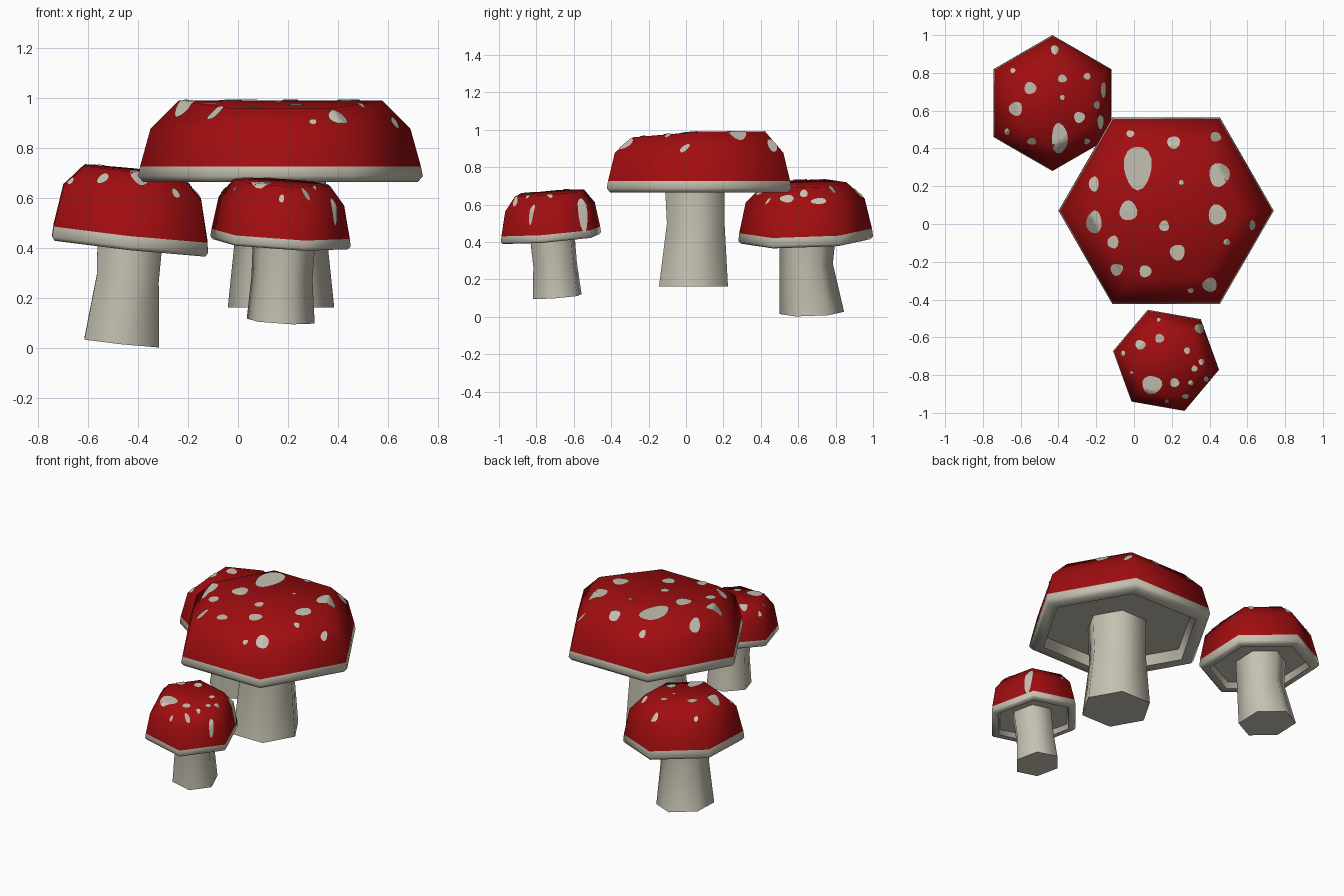
import bpy, bmesh, math
from mathutils import Vector
from mathutils.bvhtree import BVHTree

if "Cube" in bpy.data.objects:
    bpy.data.objects.remove(bpy.data.objects["Cube"])


def material(name, rgb):
    m = bpy.data.materials.new(name)
    m.diffuse_color = (*rgb, 1)
    m.use_nodes = True
    m.node_tree.nodes["Principled BSDF"].inputs["Base Color"].default_value = m.diffuse_color
    return m


RED = material("red_cap", (0.36, 0.004, 0.005))
CREAM = material("cream", (0.56, 0.53, 0.44))


def ring(bm, c, r, z, turn, slope):
    """Hexagonal ring whose height follows a slope in x and y."""
    out = []
    for k in range(6):
        a = math.radians(turn + 60 * k)
        x, y = r * math.cos(a), r * math.sin(a)
        out.append(bm.verts.new((c[0] + x, c[1] + y, z + slope[0] * x + slope[1] * y)))
    return out


def bridge(bm, a, b):
    return [bm.faces.new((a[k], a[(k + 1) % 6], b[(k + 1) % 6], b[k])) for k in range(6)]


def fan(bm, r, tip, up):
    v = bm.verts.new(tip)
    for k in range(6):
        p, q = r[k], r[(k + 1) % 6]
        yield bm.faces.new((p, q, v) if up else (q, p, v))


def finish(bm, name, mats):
    for f in bm.faces:
        f.smooth = True
    for e in bm.edges:
        if len(e.link_faces) == 2 and e.calc_face_angle(0) > math.radians(66):
            e.smooth = False
    me = bpy.data.meshes.new(name)
    bm.to_mesh(me)
    bm.free()
    for m in mats:
        me.materials.append(m)
    ob = bpy.data.objects.new(name, me)
    bpy.context.collection.objects.link(ob)


def mushroom(name, c, turn, slope, rim, paint, mid, top, tip, stem, spots, dip=0):
    R, z0 = rim
    # cap: recessed underside, cream rim, red dome
    bm = bmesh.new()
    under = z0 - 0.04 * R
    prof = [(0.80 * R, under + 0.11 * R), (0.84 * R, under), (0.965 * R, under),
            rim, paint, mid, top]
    rings = []
    for r, z in prof:
        d = 0.4 * (z - z0)
        rings.append(ring(bm, (c[0] - slope[0] * d, c[1] - slope[1] * d), r, z, turn, slope))
    for v in rings[-1]:
        if v.co.y < c[1] - 0.2:
            v.co.z -= dip
    list(fan(bm, rings[0], (c[0], c[1], under + 0.12 * R), False))
    red = []
    for i in range(len(rings) - 1):
        fs = bridge(bm, rings[i], rings[i + 1])
        if i >= 4:
            red += fs
    red += list(fan(bm, rings[-1], (c[0], c[1], tip), True))
    for f in bm.faces:
        f.material_index = 1
    for f in red:
        f.material_index = 0
    bm.normal_update()
    tree = BVHTree.FromBMesh(bm)
    finish(bm, name + "_cap", [RED, CREAM])

    # stem: three hexagonal rings
    bm = bmesh.new()
    rs = [ring(bm, (x, y), r, z, turn, slope) for x, y, r, z in stem]
    for a, b in zip(rs, rs[1:]):
        bridge(bm, a, b)
    bm.faces.new(rs[0][::-1])
    bm.faces.new(rs[-1])
    bm.normal_update()
    finish(bm, name + "_stem", [CREAM])

    # spots: thin discs draped over the cap (units of 0.01)
    bm = bmesh.new()
    n = 16

    def drop(x, y):
        hit, nor, _, _ = tree.ray_cast(Vector((x, y, 2)), Vector((0, 0, -1)))
        return bm.verts.new(hit + nor * 0.004) if hit else None

    for i, (x, y, rx, ry) in enumerate(spots):
        x, y, rx, ry = x / 100, y / 100, rx / 100, ry / 100
        prev = [drop(x, y)] * n
        for t in (0.25, 0.5, 0.75, 1.0):
            cur = []
            for k in range(n):
                a = math.tau * k / n
                w = t * (1 + 0.06 * math.sin(3 * a + i))
                cur.append(drop(x + rx * w * math.cos(a), y + ry * w * math.sin(a)))
            for k in range(n):
                j = (k + 1) % n
                q = [prev[k], cur[k], cur[j], prev[j]]
                if t == 0.25:
                    q.pop()
                if all(q):
                    bm.faces.new(q)
            prev = cur
    bm.normal_update()
    finish(bm, name + "_spots", [CREAM])


mushroom("large", (0.17, 0.07), 0, (0, 0),
         (0.57, 0.688), (0.562, 0.727), (0.52, 0.878), (0.408, 0.99), 0.988,
         [(0.172, 0.04, 0.213, 0.162), (0.172, 0.052, 0.178, 0.5), (0.17, 0.045, 0.184, 0.74)],
         [(2, 30, 7.4, 11.6), (45, 26, 5.3, 6.3), (44, 5, 4.7, 5.3), (-3, 7, 4.7, 5.3),
          (-21, 1, 4, 6), (-21, 21, 2.6, 4), (21, 43, 3.4, 3.2), (-2, 47.5, 2.1, 1.8),
          (43, 46, 2.9, 2.6), (25, 22, 1.3, 1.3), (16, -1, 2.6, 2.9), (-11, -9.5, 2.9, 3.4),
          (23, -15, 4, 4.2), (-9, -24, 3.2, 3.2), (6, -25, 3.2, 3.2), (62.5, -.5, 1.6, 2.6),
          (49, -9.5, 1.6, 1.6), (40, -32, 3.7, 3.7), (30, -35, 1.6, 1.3)], dip=0.03)

mushroom("medium", (-0.432, 0.64), 30, (-0.105, 0.035),
         (0.36, 0.418), (0.355, 0.46), (0.318, 0.622), (0.222, 0.712), 0.715,
         [(-0.466, 0.673, 0.172, 0.021), (-0.441, 0.642, 0.143, 0.28), (-0.432, 0.652, 0.15, 0.44)],
         [(-42, 92, 1.8, 2.4), (-64, 81, 1.3, 1.3), (-55, 72, 3.2, 3.2), (-38, 77, 2.4, 2.1),
          (-25, 78, 1.8, 1.8), (-62.5, 61, 3.4, 3.7), (-38, 67, 1.3, 1.3), (-29, 56.5, 2.9, 2.9),
          (-39.5, 45.5, 4.2, 7.9), (-67, 49, 1.3, 1.6), (-54, 44, 2.4, 1.8), (-20, 63, 1.6, 2.1),
          (-16.5, 71, 1.3, 4.2), (-18, 54, 1.6, 3.7), (-25, 44, 1.6, 1.6)])

mushroom("small", (0.17, -0.722), -10, (-0.06, 0.08),
         (0.285, 0.427), (0.281, 0.457), (0.255, 0.588), (0.196, 0.663), 0.665,
         [(0.171, -0.688, 0.138, 0.108), (0.176, -0.7, 0.124, 0.28), (0.185, -0.716, 0.127, 0.445)],
         [(13, -51, 1, 1), (3.5, -64, 2.6, 2.4), (13.5, -60.5, 2.4, 2.4), (-5.5, -68.5, 1, 1.3),
          (34.5, -55.5, 2.4, 2.6), (28, -67, 1.6, 1.8), (35.5, -73, 1.3, 1.6), (9.5, -85, 5.3, 4.7),
          (21.5, -84, 2.4, 2.4), (32, -76.5, 1.6, 1.6), (30, -84, 1.3, 1.3), (17.5, -93.5, 1, 1),
          (27, -91, 1.8, 1.3), (38, -82, 1.3, 1.6), (-1, -78.5, 1, .8)])
